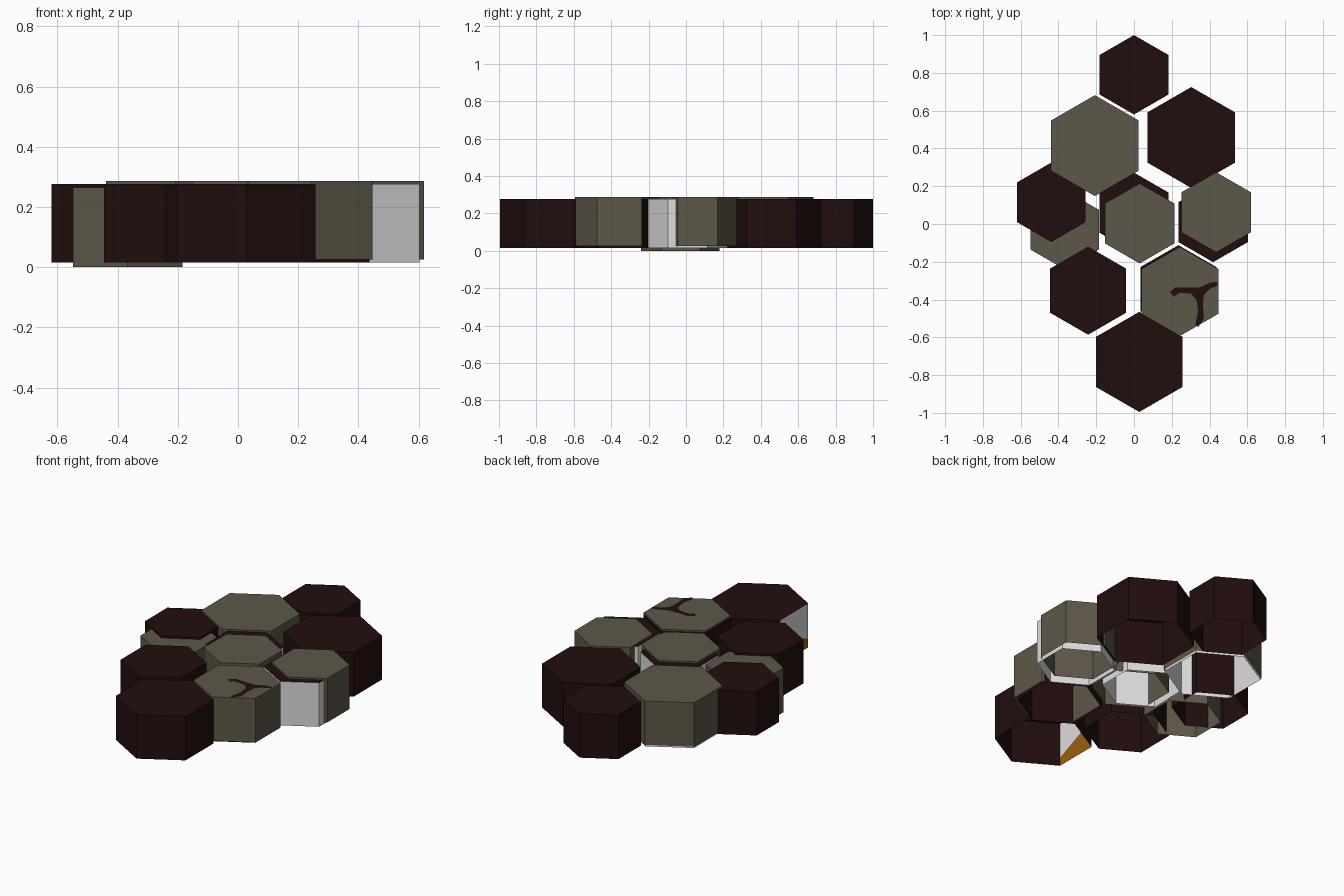
import bpy, bmesh, math
from mathutils import Vector

if "Cube" in bpy.data.objects:
    bpy.data.objects.remove(bpy.data.objects["Cube"])


def material(name, rgb):
    m = bpy.data.materials.new(name)
    m.diffuse_color = (*rgb, 1)
    m.use_nodes = True
    m.node_tree.nodes["Principled BSDF"].inputs["Base Color"].default_value = m.diffuse_color
    return m


DARK = material("dark_maroon", (0.016, 0.004, 0.004))
OLIVE = material("olive_grey", (0.111, 0.096, 0.066))
WHITE = material("white", (0.72, 0.72, 0.72))
ORANGE = material("amber", (0.33, 0.11, 0.004))


def finish(bm, name, mats):
    mesh = bpy.data.meshes.new(name)
    bm.to_mesh(mesh)
    bm.free()
    for m in mats:
        mesh.materials.append(m)
    ob = bpy.data.objects.new(name, mesh)
    bpy.context.collection.objects.link(ob)
    return ob


def cell(name, x, y, r, z0, z1, top, side, painted_left=False):
    """Hexagonal cup, closed on top and open underneath."""
    bm = bmesh.new()
    ring = [(x + r * math.cos(math.radians(30 + 60 * i)),
             y + r * math.sin(math.radians(30 + 60 * i))) for i in range(6)]
    low = [bm.verts.new((*p, z0)) for p in ring]
    high = [bm.verts.new((*p, z1)) for p in ring]
    bm.faces.new(high).material_index = 0
    for i in range(6):
        j = (i + 1) % 6
        bm.faces.new((low[i], low[j], high[j], high[i])).material_index = 1
    if painted_left:
        # left wall: amber below a slanted cut, white above
        bm.normal_update()
        wall = next(f for f in bm.faces if f.normal.x < -0.9)
        cut = Vector((0, -0.45, 1)).normalized()
        point = Vector((x, y - r / 2, z0 + 0.05))
        bmesh.ops.bisect_plane(bm, geom=[wall, *wall.edges, *wall.verts],
                               plane_co=point, plane_no=cut)
        bm.normal_update()
        for f in bm.faces:
            if f.normal.x < -0.9:
                above = (f.calc_center_median() - point).dot(cut) > 0
                f.material_index = 2 if above else 3
    return finish(bm, name, [top, side, WHITE, ORANGE])


D0, D1 = 0.015, 0.277      # dark layer heights
O0, O1 = 0.025, 0.287      # olive layer heights

# single dark cells
cell("back_cell", 0, 0.79, 0.21, D0, D1, DARK, DARK)
cell("back_right_cell", 0.303, 0.458, 0.267, D0, D1, DARK, DARK)
cell("front_left_cell", -0.243, -0.353, 0.233, D0, D1, DARK, DARK)
cell("front_cell", 0.028, -0.73, 0.265, D0, D1, DARK, DARK, True)

# left pair: dark cell over a lower olive one
cell("left_cell", -0.438, 0.115, 0.21, D0, D1, DARK, DARK)
cell("left_lower_cell", -0.367, -0.03, 0.21, 0.0, 0.265, OLIVE, OLIVE)

# paired cells: olive cover over an inner dark-topped cell
cell("back_left_cover", -0.207, 0.415, 0.267, O0, O1, OLIVE, OLIVE)
cell("back_left_inner", -0.207, 0.415, 0.262, D0, D1, DARK, WHITE)
cell("centre_cover", 0.03, 0.003, 0.212, O0, O1, OLIVE, OLIVE)
cell("centre_inner", 0, 0.06, 0.212, D0, D1, DARK, WHITE)
cell("right_cover", 0.435, 0.062, 0.212, O0, O1, OLIVE, OLIVE)
cell("right_inner", 0.419, 0.01, 0.212, D0, D1, DARK, WHITE)
cell("front_right_cover", 0.243, -0.357, 0.236, O0, O1, OLIVE, OLIVE)
cell("front_right_inner", 0.235, -0.345, 0.233, D0, D1, DARK, DARK)

# dark branching stain on the front right cover
outline = [(0.19, -0.36), (0.22, -0.335), (0.28, -0.337), (0.35, -0.335),
           (0.40, -0.312), (0.443, -0.305), (0.443, -0.325), (0.40, -0.345),
           (0.37, -0.375), (0.365, -0.43), (0.37, -0.50), (0.34, -0.545),
           (0.325, -0.53), (0.34, -0.46), (0.33, -0.40), (0.30, -0.368),
           (0.24, -0.365), (0.21, -0.385)]
bm = bmesh.new()
stain = bm.faces.new([bm.verts.new((x, y, O1 + 0.002)) for x, y in reversed(outline)])
bmesh.ops.triangulate(bm, faces=[stain])
finish(bm, "stain_plate", [DARK])
